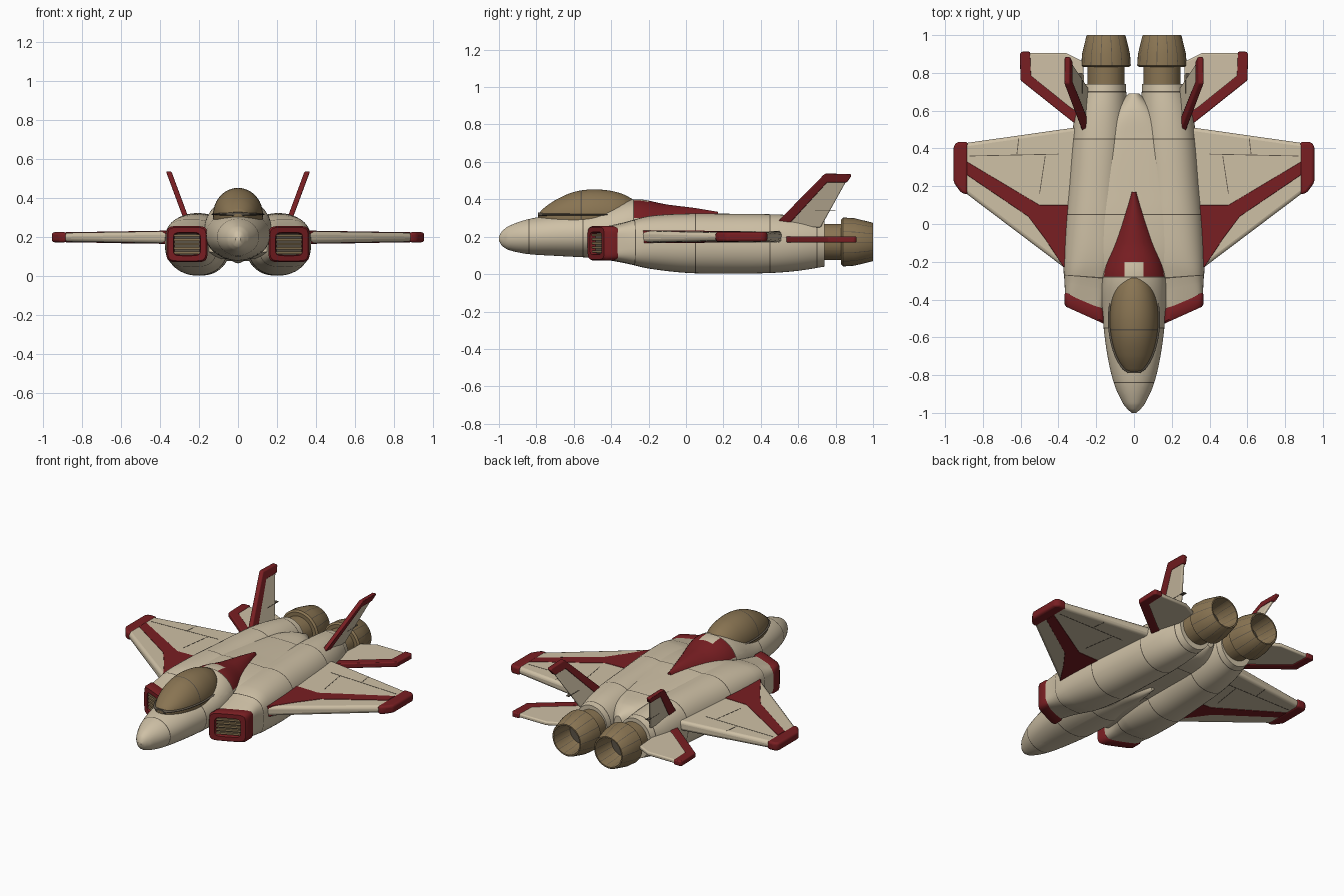
import bpy, bmesh, math
from mathutils import Vector

cube = bpy.data.objects.get("Cube")
if cube:
    bpy.data.objects.remove(cube, do_unlink=True)


def material(name, rgb):
    m = bpy.data.materials.new(name)
    m.use_nodes = True
    m.diffuse_color = (*rgb, 1)
    bsdf = next(n for n in m.node_tree.nodes if n.type == 'BSDF_PRINCIPLED')
    bsdf.inputs["Base Color"].default_value = (*rgb, 1)
    bsdf.inputs["Roughness"].default_value = 0.7
    return m


CREAM, RED, BRONZE, DARK = range(4)
MATS = [material("cream_paint", (0.62, 0.53, 0.38)), material("dark_red_paint", (0.19, 0.013, 0.016)),
        material("bronze", (0.25, 0.175, 0.085)), material("panel_line", (0.11, 0.09, 0.065))]


def finish(name, bm, bevel=0, angle=35):
    bmesh.ops.recalc_face_normals(bm, faces=bm.faces)
    mesh = bpy.data.meshes.new(name)
    bm.to_mesh(mesh)
    bm.free()
    for m in MATS:
        mesh.materials.append(m)
    ob = bpy.data.objects.new(name, mesh)
    bpy.context.collection.objects.link(ob)
    bpy.ops.object.select_all(action='DESELECT')
    ob.select_set(True)
    bpy.context.view_layer.objects.active = ob
    bpy.ops.object.shade_smooth_by_angle(angle=math.radians(angle))
    if bevel:
        b = ob.modifiers.new("rounded_edges", 'BEVEL')
        b.width, b.segments, b.limit_method = bevel, 3, 'ANGLE'


def sample(secs, y):
    """Smooth interpolation of the section values at station y."""
    n = len(secs)
    i = max(k for k in range(n - 1) if secs[k][0] <= y + 1e-9)
    a, b = secs[i], secs[i + 1]
    p, q = secs[max(i - 1, 0)], secs[min(i + 2, n - 1)]
    h = b[0] - a[0]
    t = (y - a[0]) / h
    out = []
    for c in range(1, len(a)):
        ma = (b[c] - p[c]) / (b[0] - p[0]) * h
        mb = (q[c] - a[c]) / (q[0] - a[0]) * h
        out.append((2*t**3 - 3*t*t + 1) * a[c] + (t**3 - 2*t*t + t) * ma
                   + (3*t*t - 2*t**3) * b[c] + (t**3 - t*t) * mb)
    return out


def ring(bm, y, cx, cz, w, h, e, s=1, shear=0, n=48):
    vs = []
    for k in range(n):
        a = math.tau * k / n
        c, d = math.cos(a), math.sin(a)
        x = cx + w * math.copysign(abs(c) ** (2 / e), c)
        z = cz + h * math.copysign(abs(d) ** (2 / e), d)
        vs.append(bm.verts.new((s * x, y + shear * (x - cx), z)))
    return vs


def bridge(bm, r0, r1, mat):
    n = len(r0)
    faces = [bm.faces.new((r0[k], r0[(k+1) % n], r1[(k+1) % n], r1[k])) for k in range(n)]
    for f in faces:
        f.material_index = mat
    return faces


def loft(name, secs, mat=CREAM, lines=(), s=1, shear=None, cuts=(), rule=None):
    """Skin through sections (y, cx, cz, half width, half height, exponent)."""
    bm = bmesh.new()
    y0, y1 = secs[0][0], secs[-1][0]
    steps = round((y1 - y0) / 0.02)
    ys = {y0 + (y1 - y0) * k / steps for k in range(steps + 1)}
    ys = {y for y in ys if all(abs(y - l) > 0.007 for l in lines)}
    ys |= {sec[0] for sec in secs} | {l + d for l in lines for d in (-0.003, 0.003)}
    ys = sorted({round(y, 4) for y in ys})
    prev = None
    for i, y in enumerate(ys):
        cur = ring(bm, y, *sample(secs, y), s, shear(y) if shear else 0)
        if prev:
            mid = (ys[i - 1] + y) / 2
            bridge(bm, prev, cur, DARK if any(abs(mid - l) < 0.003 for l in lines) else mat)
        else:
            bm.faces.new(cur).material_index = mat
        prev = cur
    bm.faces.new(prev).material_index = mat
    for co, no in cuts:
        bmesh.ops.bisect_plane(bm, geom=bm.verts[:] + bm.edges[:] + bm.faces[:], plane_co=co, plane_no=no)
    if rule:
        for f in bm.faces:
            f.material_index = rule(f.calc_center_median(), f.material_index)
    finish(name, bm)


def plate(name, pts, place, mat, bevel):
    """Prism over an outline; place(u, v, side) gives the 3D point on each skin."""
    bm = bmesh.new()
    lo, hi = ([bm.verts.new(place(u, v, k)) for u, v in pts] for k in (-1, 1))
    bm.faces.new(lo)
    bm.faces.new(hi)
    bridge(bm, lo, hi, mat)
    for f in bm.faces:
        f.material_index = mat
    finish(name, bm, bevel)


# Forward fuselage with the painted spine behind the canopy
def spine_paint(c, old):
    red = c.y > -0.277 and c.z > 0.30 and not (abs(c.x) < 0.05 and c.y < -0.2)
    return RED if red else old


loft("fuselage", [(-1, 0, .19, .012, .012, 2), (-.985, 0, .19, .03, .038, 2), (-.95, 0, .193, .058, .063, 2),
                  (-.85, 0, .2, .104, .092, 2), (-.7, 0, .208, .14, .11, 2.1), (-.5, 0, .215, .165, .127, 2.1),
                  (-.28, 0, .24, .17, .16, 2.1), (-.1, 0, .225, .125, .147, 2), (.05, 0, .21, .075, .143, 2),
                  (.17, 0, .2, .025, .133, 2)],
     lines=(-.84, -.55, -.28),
     cuts=[((0, 0, .3), (0, 0, 1)), ((.05, 0, 0), (1, 0, 0)), ((-.05, 0, 0), (1, 0, 0)),
           ((0, -.2, 0), (0, 1, 0))], rule=spine_paint)

# Canopy with a dark sill around it
canopy = [(-.79, 0, .31, .02, .01, 2), (-.77, 0, .31, .05, .035, 2), (-.7, 0, .31, .092, .085, 2),
          (-.6, 0, .312, .12, .127, 2), (-.5, 0, .315, .128, .138, 2), (-.4, 0, .315, .118, .13, 2),
          (-.33, 0, .32, .095, .105, 2), (-.285, 0, .325, .06, .075, 2)]
loft("canopy", canopy, BRONZE, lines=(-.56,))
loft("canopy_sill", [(y, x, .318, w + .01, .012, 2) for y, x, z, w, h, e in canopy], DARK)

# Flat centre body between the engine nacelles
loft("centre_body", [(-.41, 0, .185, .2, .07, 3), (-.2, 0, .2, .28, .11, 3), (0, 0, .205, .3, .118, 3),
                     (.2, 0, .2, .28, .115, 3), (.45, 0, .19, .2, .112, 3), (.6, 0, .19, .11, .1, 2.5),
                     (.69, 0, .19, .03, .06, 2)], lines=(.05, .45))

for s, side in ((1, "left"), (-1, "right")):
    # Engine nacelle, blending from a square intake to a round tail
    loft(side + "_nacelle", [(-.43, .265, .165, .1, .085, 5), (-.33, .25, .168, .118, .108, 3.5),
                             (-.2, .225, .17, .15, .14, 2.6), (0, .21, .165, .158, .158, 2.3),
                             (.2, .2, .163, .152, .16, 2.2), (.45, .185, .163, .146, .157, 2.2),
                             (.6, .172, .165, .135, .147, 2.1), (.74, .155, .167, .112, .127, 2)],
         lines=(-.28, .05, .45, .7), s=s, shear=lambda y: .45 * max(0, min(1, (-.25 - y) / .18)))

    # Intake frame with a recessed opening and slats
    bm = bmesh.new()
    rings = [ring(bm, y, .262, .165, w, h, 6, s, .45)
             for y, w, h in ((-.405, .1, .088), (-.42, .106, .093), (-.47, .106, .093), (-.482, .098, .086),
                             (-.482, .07, .06), (-.455, .065, .055))]
    for r0, r1 in zip(rings, rings[1:]):
        bridge(bm, r0, r1, RED)
    bm.faces.new(rings[-1]).material_index = DARK
    finish(side + "_intake_frame", bm)
    for k in range(5):
        z = .121 + k * .022
        plate(side + "_intake_slat_%d" % (k + 1), [(.195, z - .006), (.329, z - .006), (.329, z + .006), (.195, z + .006)],
              lambda u, v, d: Vector((s * u, -.465 + .45 * (u - .262) + .008 * d, v)), BRONZE, 0)

    # Exhaust nozzle made of petals with dark gaps
    bm = bmesh.new()
    petals = 14
    angles = [math.tau * (k + d) / petals for k in range(petals) for d in (0, .3, .6, .93)]
    profile = [(.097, .68), (.097, .83), (.12, .83), (.131, .84), (.127, .9), (.104, .995), (.1, 1), (.092, 1),
               (.085, .9), (.075, .86)]
    rings = [[bm.verts.new((s * .148 + r * math.cos(a), y, .172 + r * math.sin(a))) for a in angles]
             for r, y in profile]
    for i, (r0, r1) in enumerate(zip(rings, rings[1:])):
        faces = bridge(bm, r0, r1, BRONZE)
        if i > 2:
            for f in faces[3::4]:
                f.material_index = DARK
    bm.faces.new(rings[-1]).material_index = DARK
    finish(side + "_nozzle", bm)

    # Main wing, its red trim and control-surface lines
    def wing(grow):
        return lambda u, v, d: Vector((s * u, v, .2 + d * (.032 - .016 * (u - .3) + grow)))

    plate(side + "_wing", [(.28, -.3), (.37, -.23), (.9, .17), (.945, .23), (.945, .425), (.88, .43), (.28, .515)],
          wing(0), CREAM, .018)
    plate(side + "_wing_tip", [(.88, .155), (.915, .165), (.955, .22), (.955, .415), (.935, .435), (.88, .435)],
          wing(.004), RED, .014)
    plate(side + "_wing_band", [(.33, .1), (.4, .1), (.5, .1), (.885, .33), (.885, .26), (.56, .04), (.47, -.08),
                                (.375, -.225), (.33, -.25)], wing(.003), RED, .003)
    for i, (a, b) in enumerate([((.4, .37), (.87, .36)), ((.62, .37), (.61, .455)), ((.5, .16), (.47, .36))]):
        a, b = Vector(a), Vector(b)
        n = (b - a).orthogonal().normalized() * .002
        plate(side + "_wing_line_%d" % (i + 1), [a - n, b - n, b + n, a + n], wing(.001), DARK, 0)

    # Horizontal stabiliser
    def stab(grow):
        return lambda u, v, d: Vector((s * u, v, .185 + d * (.012 + grow)))

    plate(side + "_stabiliser", [(.25, .5), (.33, .56), (.595, .765), (.595, .905), (.36, .905), (.27, .86)],
          stab(0), CREAM, .008)
    plate(side + "_stabiliser_trim", [(.25, .49), (.33, .545), (.6, .76), (.605, .9), (.595, .912), (.55, .912),
                                      (.545, .785), (.34, .62), (.25, .56)], stab(.004), RED, .006)

    # Canted tail fin
    def fin(grow):
        return lambda u, v, d: Vector((s * (.275 + .37 * (v - .32) + d * (.009 + grow)), u, v))

    plate(side + "_fin", [(.47, .25), (.745, .53), (.875, .53), (.72, .25)], fin(0), CREAM, .006)
    plate(side + "_fin_trim", [(.46, .25), (.735, .53), (.745, .538), (.88, .535), (.885, .525), (.86, .49),
                               (.755, .49), (.535, .25)], fin(.005), RED, .006)
    plate(side + "_fin_line", [(.69, .34), (.8, .34), (.8, .344), (.69, .344)], fin(.001), DARK, 0)
